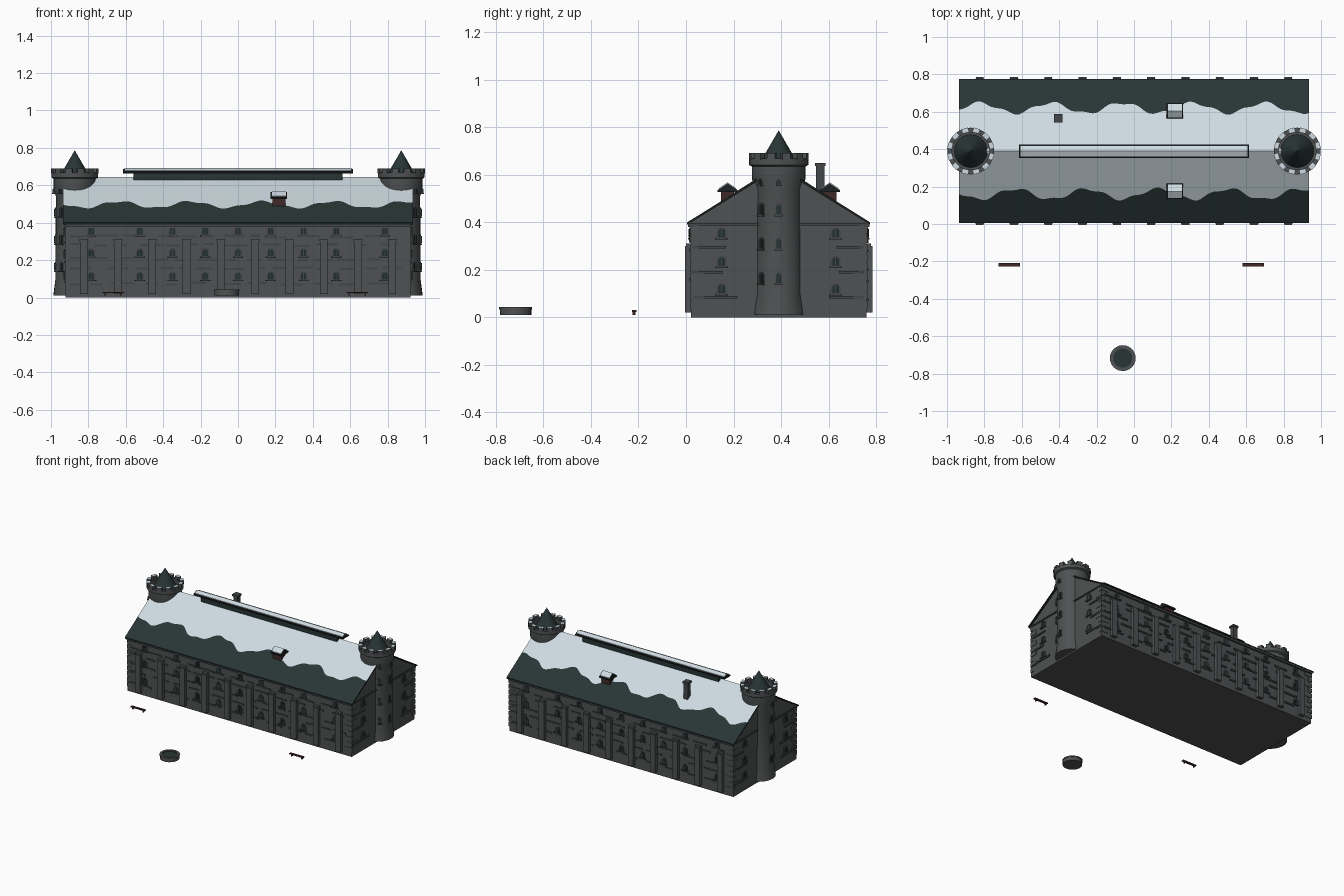
import bpy, bmesh, math, random
from mathutils import Matrix, Vector

if "Cube" in bpy.data.objects:
    bpy.data.objects.remove(bpy.data.objects["Cube"])
random.seed(4)
CY = 0.39          # building centre line in y
EAVE, RIDGE, HALF = 0.40, 0.64, 0.385


def mat(name, r, g, b):
    m = bpy.data.materials.new(name)
    m.diffuse_color = (r, g, b, 1)
    m.use_nodes = True
    m.node_tree.nodes["Principled BSDF"].inputs["Base Color"].default_value = m.diffuse_color
    return m


STONE = mat("grey stone", 0.078, 0.083, 0.085)
TRIM = mat("dark stone trim", 0.055, 0.06, 0.062)
SLATE = mat("dark teal slate", 0.021, 0.036, 0.035)
SNOW = mat("pale snow", 0.62, 0.71, 0.76)
GLASS = mat("dark glass", 0.015, 0.028, 0.028)
WOOD = mat("red brown wood", 0.05, 0.022, 0.02)
EDGE = mat("near black edging", 0.012, 0.015, 0.015)


def finish(name, bm, *mats, normals=True):
    if normals:
        bmesh.ops.recalc_face_normals(bm, faces=bm.faces)
    me = bpy.data.meshes.new(name)
    bm.to_mesh(me)
    bm.free()
    ob = bpy.data.objects.new(name, me)
    bpy.context.collection.objects.link(ob)
    for m in mats:
        me.materials.append(m)
    return ob


def box(bm, c, s, m=Matrix(), top=0):
    """Box with centre c and size s; its top face gets material slot top."""
    r = bmesh.ops.create_cube(bm, size=1)
    for v in r["verts"]:
        v.co = m @ Vector([c[i] + v.co[i] * s[i] for i in range(3)])
    if top:
        f = max(r["verts"][0].link_faces, key=lambda f: f.calc_center_median().z)
        fs = {f for v in r["verts"] for f in v.link_faces}
        max(fs, key=lambda f: f.calc_center_median().z).material_index = top


def prism(bm, pts, d0, d1, m):
    """Outline in local x/z, extruded along local y from d0 to d1."""
    a = [bm.verts.new(m @ Vector((x, d0, z))) for x, z in pts]
    b = [bm.verts.new(m @ Vector((x, d1, z))) for x, z in pts]
    bm.faces.new(a)
    bm.faces.new(b[::-1])
    for i in range(len(a)):
        j = (i + 1) % len(a)
        bm.faces.new((a[i], b[i], b[j], a[j]))


def lathe(name, prof, centre, n, *mats):
    bm = bmesh.new()
    rings = []
    for r, z in prof:
        if r == 0:
            rings.append([bm.verts.new((centre[0], centre[1], z))] * n)
        else:
            rings.append([bm.verts.new((centre[0] + r * math.cos(2 * math.pi * i / n),
                                        centre[1] + r * math.sin(2 * math.pi * i / n), z)) for i in range(n)])
    for a, b in zip(rings, rings[1:]):
        for i in range(n):
            j = (i + 1) % n
            bm.faces.new(list(dict.fromkeys((a[i], a[j], b[j], b[i]))))
    return finish(name, bm, *mats)


def facing(x, y, ang):
    """Local frame at (x, y): local -y points outward; ang 0 faces the front."""
    return Matrix.Translation((x, y, 0)) @ Matrix.Rotation(ang, 4, 'Z')


frames, glass = bmesh.new(), bmesh.new()


def window(m, x, z, w=0.042, h=0.048):
    def arch(w, h):
        k = h / 2 - w / 2
        return [(x - w / 2, z - h / 2), (x + w / 2, z - h / 2)] + \
               [(x + w / 2 * math.cos(t * math.pi / 6), z + k + w / 2 * math.sin(t * math.pi / 6)) for t in range(7)]
    prism(frames, arch(w, h), 0.01, -0.006, m)
    prism(glass, arch(w * 0.68, h * 0.76), 0.01, -0.008, m)
    box(frames, (x, -0.004, z), (w * 0.1, 0.012, h * 0.75), m)
    box(frames, (x, -0.004, z - h / 2), (w * 1.3, 0.016, 0.007), m)


# main walls with gables
bm = bmesh.new()
prism(bm, [(-0.37, 0), (0.37, 0), (0.37, 0.40), (0, 0.63), (-0.37, 0.40)], -0.922, 0.922,
      facing(0, CY, math.pi / 2))
finish("main_walls", bm, STONE)

# windows, buttresses, stone courses and corner stones
butt, course, quoin = bmesh.new(), bmesh.new(), bmesh.new()
XS = [0] + [s * v for v in (0.175, 0.35, 0.525, 0.785) for s in (1, -1)]
for y, ang in ((0.02, 0), (0.76, math.pi)):
    m = facing(0, y, ang)
    for x in XS:
        for z in (0.115, 0.24, 0.355):
            window(m, x, z)
    for i in range(10):
        x = -0.825 + i * 0.1833
        box(butt, (x, -0.005, 0.16), (0.042, 0.04, 0.28), m)
        box(butt, (x, -0.004, 0.306), (0.046, 0.03, 0.012), m)
    for z in (0.075, 0.155, 0.205, 0.28, 0.325):
        x = -0.9
        while x < 0.8:
            w = random.uniform(0.05, 0.13)
            box(course, (x + w / 2, 0, z + random.uniform(-0.006, 0.006)), (w, 0.014, 0.011), m)
            x += w + random.uniform(0.02, 0.08)
    box(course, (0, 0, 0.388), (1.85, 0.024, 0.016), m)
for sx in (1, -1):
    m = facing(sx * 0.922, CY, sx * math.pi / 2)
    for y in (-0.24, 0.24):
        for z in (0.12, 0.235, 0.355):
            window(m, y, z)
    for s in (1, -1):
        for z in (0.085, 0.19, 0.295):
            w = random.uniform(0.1, 0.2)
            box(course, (s * (0.36 - w / 2), 0, z), (w, 0.014, 0.011), m)
        box(course, (s * 0.23, 0, 0.392), (0.29, 0.014, 0.009), m)
        for k in range(9):
            w = 0.06 if k % 2 else 0.035
            y = CY + s * (0.373 - w / 2)
            box(quoin, (sx * (0.925 - (0.095 - w) / 2), y, 0.05 + k * 0.04), (0.095 - w, w, 0.032))
finish("buttresses", butt, STONE)
finish("stone_courses", course, TRIM)
finish("corner_stones", quoin, STONE)

# roof: slate below a wavy snow line
bm = bmesh.new()
N, L = 110, 0.935
for s in (-1, 1):
    rows = []
    for i in range(N + 1):
        x = -L + 2 * L * i / N
        t = 2 * math.pi * (x + 0.635) / 0.38
        d = 0.155 + 0.028 * math.cos(t) + 0.008 * math.sin(2.7 * t + s)
        rows.append([bm.verts.new((x, CY + s * (HALF - q), EAVE + (RIDGE - EAVE) * q / HALF + dz))
                     for q, dz in ((0, -0.01), (0, 0), (d, 0), (HALF, 0.003), (HALF, -0.012))])
    for a, b in zip(rows, rows[1:]):
        for k, mi in ((0, 2), (1, 0), (2, 1)):
            f = bm.faces.new((a[k], b[k], b[k + 1], a[k + 1]) if s < 0 else (a[k], a[k + 1], b[k + 1], b[k]))
            f.material_index = mi
        bm.faces.new((a[4], b[4], b[0], a[0]) if s < 0 else (a[4], a[0], b[0], b[4])).material_index = 2
    bm.faces.new(rows[0]).material_index = 2
    bm.faces.new(rows[-1][::-1]).material_index = 2
finish("main_roof", bm, SLATE, SNOW, EDGE, normals=False)


def gable_cap(name, x, y, hx, hy, z, rise, b):
    """Small gabled roof along x: dark slab, with snow slopes inset by b."""
    bm = bmesh.new()
    m = facing(x, y, math.pi / 2)
    prism(bm, [(-hy, z - 0.008), (hy, z - 0.008), (hy, z), (0, z + rise), (-hy, z)], -hx, hx, m)
    finish(name + "_roof", bm, EDGE)
    bm = bmesh.new()
    k = rise * b / hy
    prism(bm, [(-hy + b, z + k), (hy - b, z + k), (hy - b, z + k + 0.004), (0, z + rise + 0.004),
               (-hy + b, z + k + 0.004)], -hx + b, hx - b, m)
    finish(name + "_snow", bm, SNOW)


# ridge lantern
bm = bmesh.new()
box(bm, (0, CY, 0.645), (1.12, 0.05, 0.05))
finish("ridge_lantern_base", bm, SLATE)
gable_cap("ridge_lantern", 0, CY, 0.615, 0.036, 0.672, 0.016, 0.008)

# dormers on both slopes
for name, y in (("front_dormer", 0.175), ("back_dormer", 0.605)):
    bm = bmesh.new()
    box(bm, (0.219, y, 0.51), (0.07, 0.056, 0.07))
    finish(name + "_body", bm, WOOD)
    gable_cap(name, 0.219, y, 0.044, 0.042, 0.536, 0.028, 0.006)

# chimney
bm = bmesh.new()
box(bm, (-0.405, 0.565, 0.57), (0.034, 0.034, 0.14))
box(bm, (-0.405, 0.565, 0.643), (0.046, 0.046, 0.014))
finish("chimney", bm, TRIM)

# end towers
for side, sx in (("left", -1), ("right", 1)):
    c = (sx * 0.873, CY)
    ob = lathe(side + "_tower", [(0, 0.012), (0.114, 0.012), (0.112, 0.03), (0.103, 0.1), (0.101, 0.54),
                                 (0.113, 0.585), (0.113, 0.635), (0.125, 0.642), (0.125, 0.668),
                                 (0.1, 0.668), (0.1, 0.635), (0, 0.635)], c, 32, STONE)
    lathe(side + "_tower_spire", [(0, 0.625), (0.094, 0.625), (0, 0.787)], c, 24, SLATE)
    bm = bmesh.new()
    for i in range(12):
        m = facing(c[0], c[1], 2 * math.pi * (i + 0.5) / 12)
        box(bm, (0, -0.113, 0.677), (0.036, 0.025, 0.028), m, top=1)
    finish(side + "_tower_merlons", bm, STONE, SNOW)
    for off in (0, -math.pi / 4):
        a = sx * (math.pi / 2 + off)
        m = facing(c[0] + 0.1 * math.sin(a), c[1] - 0.1 * math.cos(a), a)
        for z in (0.165, 0.31, 0.455):
            window(m, 0, z, 0.026, 0.052)
        window(facing(c[0] + 0.109 * math.sin(a), c[1] - 0.109 * math.cos(a), a), 0, 0.57, 0.018, 0.028)
finish("window_frames", frames, TRIM)
finish("window_glass", glass, GLASS)

# round basin in the yard
B = (-0.06, -0.717)
lathe("basin", [(0, 0.01), (0.066, 0.01), (0.066, 0.034), (0.069, 0.034), (0.069, 0.043), (0.051, 0.043),
                (0.051, 0.03), (0, 0.03)], B, 24, STONE)
lathe("basin_water", [(0, 0.036), (0.051, 0.036)], B, 24, SLATE)

# benches
for name, x in (("left_bench", -0.668), ("right_bench", 0.638)):
    bm = bmesh.new()
    box(bm, (x, -0.218, 0.027), (0.115, 0.018, 0.007))
    for s in (-1, 1):
        box(bm, (x + s * 0.042, -0.218, 0.018), (0.008, 0.013, 0.014))
    finish(name, bm, WOOD)

for ob in bpy.context.scene.objects:
    if ob.name.endswith(("_tower", "basin")):
        bpy.ops.object.select_all(action='DESELECT')
        ob.select_set(True)
        bpy.context.view_layer.objects.active = ob
        bpy.ops.object.shade_smooth_by_angle(angle=math.radians(25))
